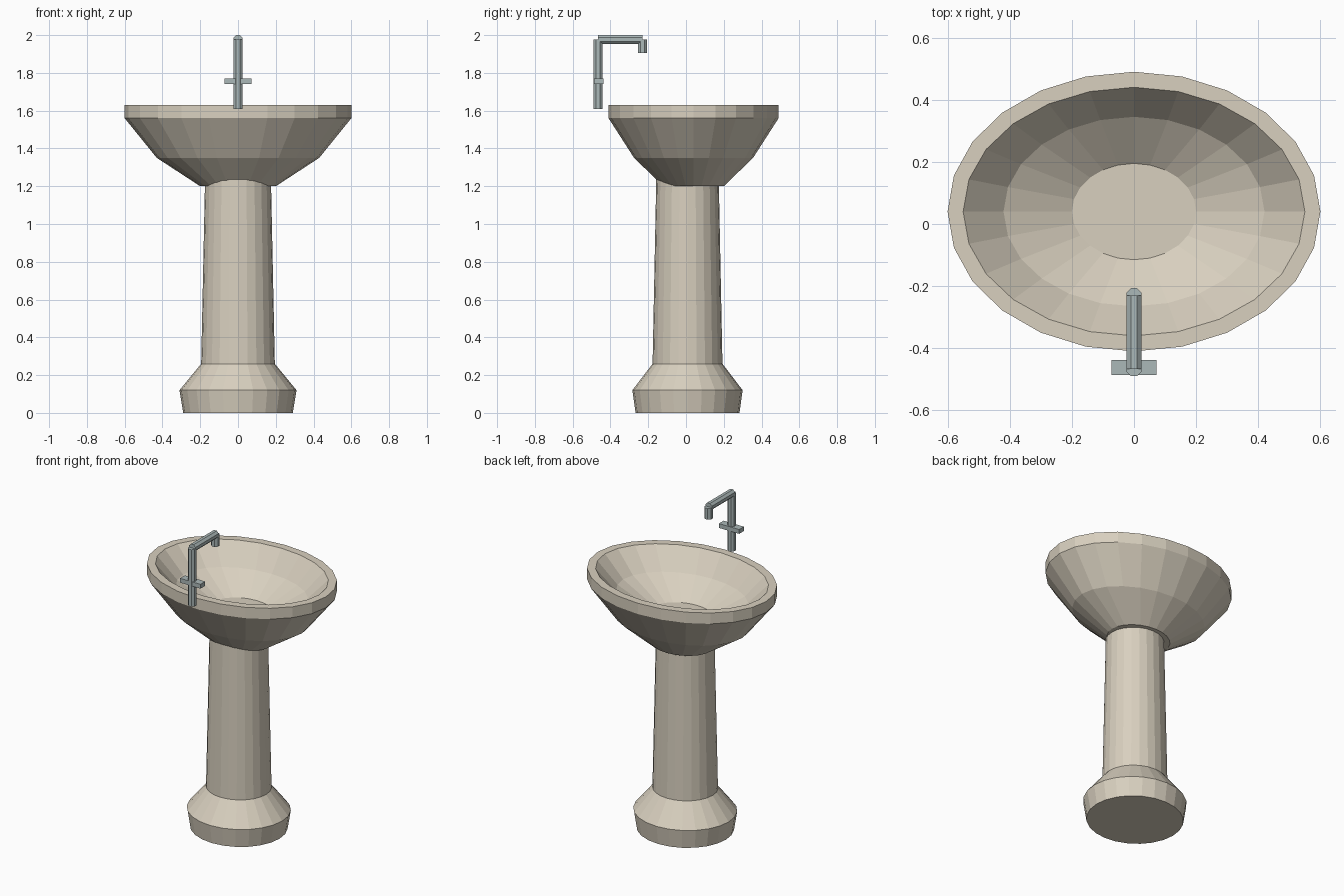
import bpy, bmesh, math
from mathutils import Vector

if "Cube" in bpy.data.objects:
    bpy.data.objects.remove(bpy.data.objects["Cube"])


def material(name, rgb):
    m = bpy.data.materials.new(name)
    m.diffuse_color = (*rgb, 1)
    m.use_nodes = True
    m.node_tree.nodes["Principled BSDF"].inputs["Base Color"].default_value = m.diffuse_color
    return m


ceramic = material("beige_ceramic", (0.69, 0.63, 0.52))
metal = material("grey_metal", (0.41, 0.48, 0.48))


def finish(name, bm, mat):
    bmesh.ops.recalc_face_normals(bm, faces=bm.faces)
    me = bpy.data.meshes.new(name)
    bm.to_mesh(me)
    bm.free()
    me.materials.append(mat)
    ob = bpy.data.objects.new(name, me)
    bpy.context.collection.objects.link(ob)
    return ob


def elliptic_loft(name, rings, cy, mat, sides=24):
    """Capped stack of elliptical rings (rx, ry, z) centred on y = cy."""
    bm = bmesh.new()
    loops = []
    for rx, ry, z in rings:
        loops.append([bm.verts.new((rx * math.cos(2 * math.pi * i / sides),
                                    cy + ry * math.sin(2 * math.pi * i / sides), z))
                      for i in range(sides)])
    for a, b in zip(loops, loops[1:]):
        for i in range(sides):
            j = (i + 1) % sides
            bm.faces.new((a[i], a[j], b[j], b[i]))
    bm.faces.new(loops[0])
    bm.faces.new(loops[-1])
    return finish(name, bm, mat)


def pipe(name, start, end, r=0.0255):
    """Octagonal pipe between two points, flats facing the axes."""
    start, end = Vector(start), Vector(end)
    d = (end - start).normalized()
    u = Vector((1, 0, 0))
    v = d.cross(u)
    bm = bmesh.new()
    rings = []
    for p in (start, end):
        rings.append([bm.verts.new(p + r * (math.cos(a) * u + math.sin(a) * v))
                      for a in (math.pi * (2 * i + 1) / 8 for i in range(8))])
    for i in range(8):
        j = (i + 1) % 8
        bm.faces.new((rings[0][i], rings[0][j], rings[1][j], rings[1][i]))
    bm.faces.new(rings[0])
    bm.faces.new(rings[1])
    return finish(name, bm, metal)


# pedestal: flared foot and tapering column, top hidden in the basin
elliptic_loft("pedestal", [(0.29, 0.275, 0), (0.31, 0.292, 0.12),
                           (0.195, 0.185, 0.26), (0.174, 0.165, 1.26)], 0.008, ceramic)

# basin: outer wall, rim, inner wall and floor
elliptic_loft("basin", [(0.20, 0.16, 1.20), (0.43, 0.315, 1.35), (0.60, 0.45, 1.56),
                        (0.60, 0.45, 1.63), (0.55, 0.40, 1.63), (0.42, 0.305, 1.50),
                        (0.20, 0.155, 1.385)], 0.04, ceramic)

# tap: riser, spout and downturned nozzle
pipe("tap_riser", (0, -0.466, 1.61), (0, -0.466, 1.977))
pipe("tap_spout", (0, -0.466, 1.977), (0, -0.23, 1.977))
pipe("tap_nozzle", (0, -0.23, 1.977), (0, -0.23, 1.905))

# tap handle bar
bm = bmesh.new()
bmesh.ops.create_cube(bm, size=1)
for v in bm.verts:
    v.co = Vector((v.co.x * 0.145, v.co.y * 0.048 - 0.462, v.co.z * 0.028 + 1.756))
finish("tap_handle", bm, metal)
